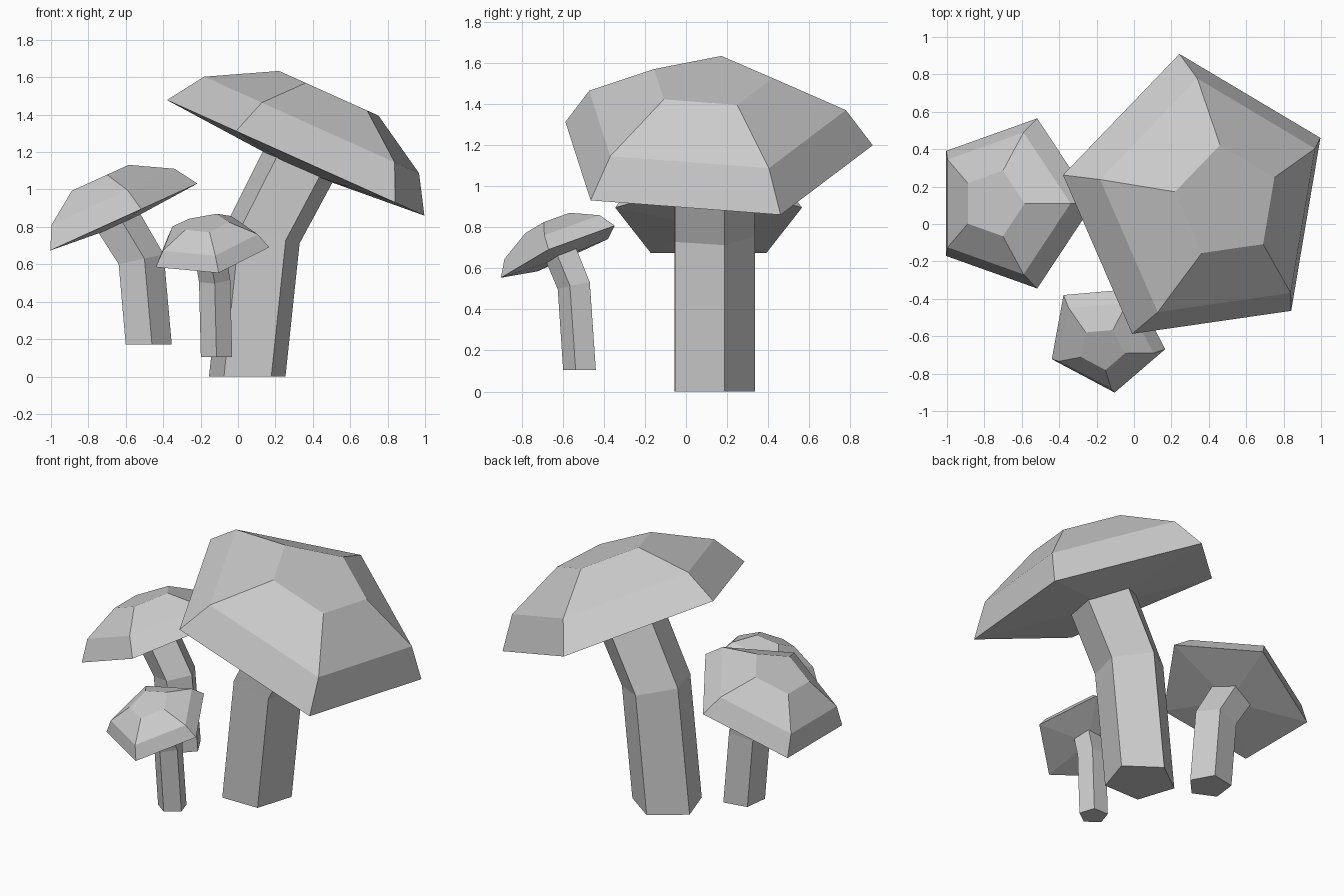
import bpy, bmesh
from math import cos, sin, radians
from mathutils import Vector, Quaternion

if "Cube" in bpy.data.objects:
    bpy.data.objects.remove(bpy.data.objects["Cube"])

UP = Vector((0, 0, 1))


def ring(bm, centre, radius, angle, rot):
    """Five-sided ring of vertices, tilted by rot around its centre."""
    out = []
    for i in range(5):
        a = radians(angle + 72 * i)
        p = rot @ Vector((radius * cos(a), radius * sin(a), 0))
        out.append(bm.verts.new(Vector(centre) + p))
    return out


def bridge(bm, low, high):
    for i in range(5):
        j = (i + 1) % 5
        bm.faces.new((low[i], low[j], high[j], high[i]))


def finish(bm, name):
    bmesh.ops.recalc_face_normals(bm, faces=bm.faces)
    mesh = bpy.data.meshes.new(name)
    bm.to_mesh(mesh)
    bm.free()
    bpy.context.collection.objects.link(bpy.data.objects.new(name, mesh))


def mushroom(name, base, bend, top, normal, cap_r, cap_angle, stem_r, stretch=1.0):
    tilt = UP.rotation_difference(Vector(normal))
    half = Quaternion().slerp(tilt, 0.5)
    axis = tilt @ UP
    top = Vector(top)

    # Bent stem: level foot, half-tilted bend, end flush with the cap rim
    bm = bmesh.new()
    sa = cap_angle - 7
    rings = [ring(bm, base, stem_r, sa, Quaternion()),
             ring(bm, bend, stem_r, sa, half),
             ring(bm, top, stem_r, sa, tilt)]
    for low, high in zip(rings, rings[1:]):
        bridge(bm, low, high)
    bm.faces.new(rings[0])
    bm.faces.new(rings[-1])
    finish(bm, name + "_stem")

    # Faceted cap: three rings, flat crown, shallow bulging underside
    bm = bmesh.new()
    profile = [(1.0, 0.0), (0.835, 0.244), (0.386, 0.484)]
    rings = [ring(bm, top + axis * (h * cap_r * stretch), r * cap_r, cap_angle, tilt)
             for r, h in profile]
    for low, high in zip(rings, rings[1:]):
        bridge(bm, low, high)
    bm.faces.new(rings[-1])
    under = bm.verts.new(top - axis * (0.07 * cap_r))
    for i in range(5):
        bm.faces.new((under, rings[0][(i + 1) % 5], rings[0][i]))
    finish(bm, name + "_cap")


mushroom("large_mushroom", (0.05, 0.12, 0), (0.13, 0.12, 0.755),
         (0.338, 0.116, 1.156), (0.449, 0, 1), 0.80, 25.5, 0.215)
mushroom("medium_mushroom", (-0.485, 0.11, 0.17), (-0.525, 0.11, 0.625),
         (-0.652, 0.11, 0.834), (-0.455, 0, 1), 0.478, 0, 0.132, 1.05)
mushroom("small_mushroom", (-0.115, -0.51, 0.105), (-0.125, -0.538, 0.515),
         (-0.151, -0.604, 0.676), (-0.137, -0.433, 1), 0.325, -11, 0.088)
